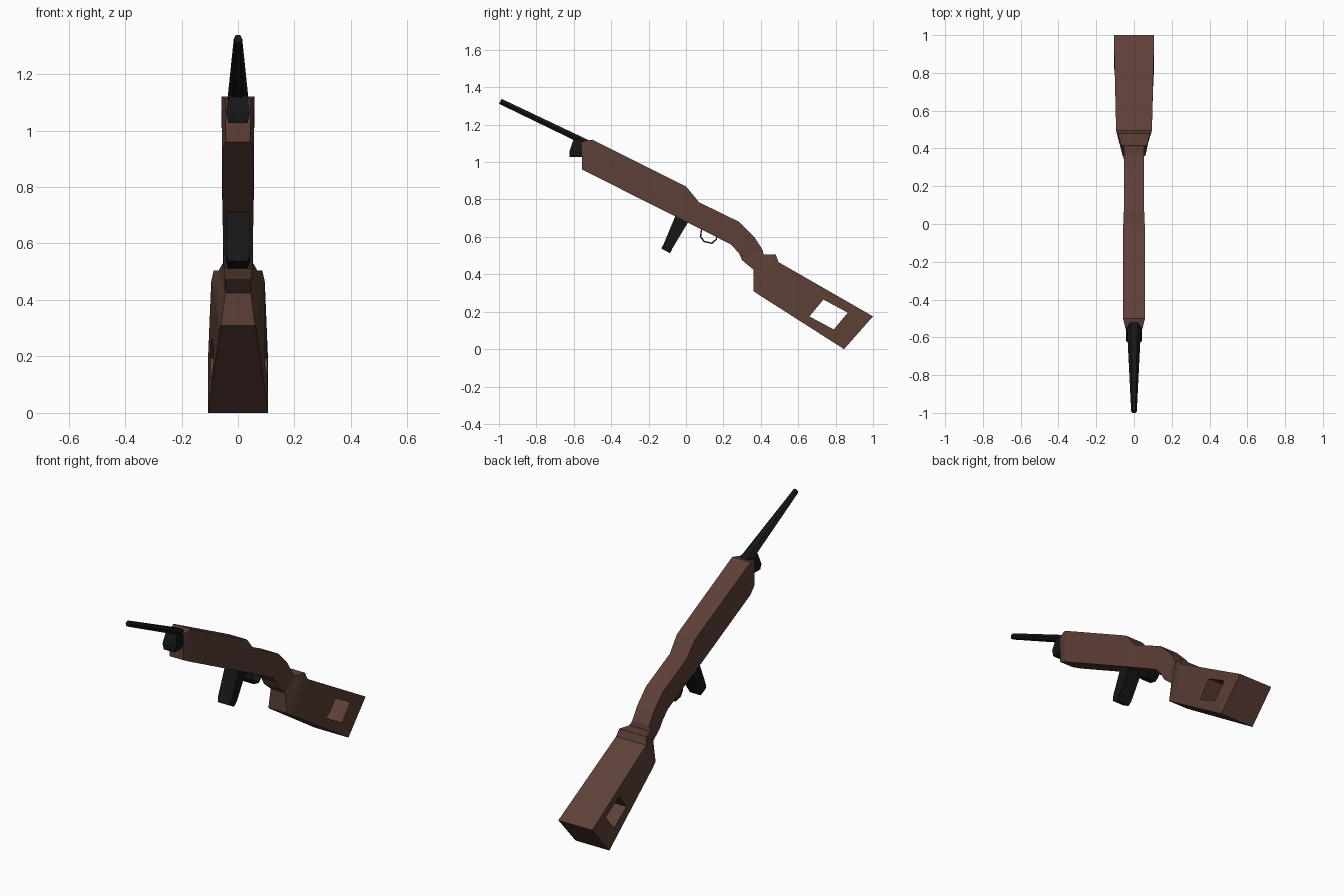
import bpy, bmesh, math

if "Cube" in bpy.data.objects:
    bpy.data.objects.remove(bpy.data.objects["Cube"])


def material(name, rgb):
    m = bpy.data.materials.new(name)
    m.diffuse_color = (*rgb, 1)
    m.use_nodes = True
    m.node_tree.nodes["Principled BSDF"].inputs["Base Color"].default_value = m.diffuse_color
    return m


wood = material("dark_brown_wood", (0.109, 0.051, 0.038))
metal = material("black_metal", (0.008, 0.008, 0.008))


def loft(name, rings, mat):
    """Skin a row of equal-sized rings and cap both ends."""
    bm = bmesh.new()
    rows = [[bm.verts.new(p) for p in r] for r in rings]
    n = len(rows[0])
    for a, b in zip(rows, rows[1:]):
        for i in range(n):
            j = (i + 1) % n
            bm.faces.new((a[i], a[j], b[j], b[i]))
    bm.faces.new(rows[0])
    bm.faces.new(rows[-1])
    bmesh.ops.recalc_face_normals(bm, faces=bm.faces)
    me = bpy.data.meshes.new(name)
    bm.to_mesh(me)
    bm.free()
    me.materials.append(mat)
    ob = bpy.data.objects.new(name, me)
    bpy.context.collection.objects.link(ob)
    return ob


def quad(a, b):
    """Four-cornered section from two (y, z, half width) points."""
    return [(-a[2], a[0], a[1]), (a[2], a[0], a[1]),
            (b[2], b[0], b[1]), (-b[2], b[0], b[1])]


# wooden body, grip and butt: top point and bottom point of each section
stock = loft("wooden_stock", [quad(a, b) for a, b in [
    ((-0.555, 1.11, .045), (-0.555, 0.96, .043)),
    ((-0.50, 1.12, .058), (-0.50, 0.932, .056)),
    ((0.00, 0.87, .057), (0.00, 0.681, .055)),
    ((0.07, 0.785, .054), (0.07, 0.646, .053)),
    ((0.285, 0.68, .054), (0.24, 0.56, .052)),
    ((0.365, 0.60, .054), (0.285, 0.51, .050)),
    ((0.41, 0.53, .054), (0.30, 0.475, .046)),
    ((0.415, 0.505, .068), (0.36, 0.425, .045)),
    ((0.48, 0.505, .086), (0.36, 0.31, .060)),
    ((0.495, 0.465, .095), (0.40, 0.284, .066)),
    ((1.00, 0.175, .107), (0.845, 0.0, .107)),
]], wood)

# opening through the butt
hole = [(0.66, 0.175), (0.735, 0.265), (0.865, 0.195), (0.79, 0.105)]
cutter = loft("butt_opening_cutter",
              [[(x, y, z) for y, z in hole] for x in (-0.2, 0.2)], wood)
cutter.hide_render = True
cutter.hide_viewport = True
cut = stock.modifiers.new("butt_opening", 'BOOLEAN')
cut.operation = 'DIFFERENCE'
cut.solver = 'EXACT'
cut.object = cutter

# flattened six-sided barrel, tapering in width to the muzzle
rings = []
for y, z, w, h in [(-0.53, 1.103, .038, .017), (-0.993, 1.325, .015, .015)]:
    ring = []
    for k in range(6):
        t = k * math.pi / 3
        v = h * math.sin(t) / 0.866
        ring.append((w * math.cos(t), y + .434 * v, z + .9 * v))
    rings.append(ring)
loft("barrel", rings, metal)

# metal block under the barrel
loft("front_block", [quad(a, b) for a, b in [
    ((-0.60, 1.125, .034), (-0.54, 1.118, .034)),
    ((-0.622, 1.06, .042), (-0.54, 1.06, .042)),
    ((-0.622, 1.027, .034), (-0.54, 1.027, .034)),
]], metal)

# magazine
loft("magazine", [quad(a, b) for a, b in [
    ((-0.045, 0.74, .043), (0.03, 0.71, .043)),
    ((-0.118, 0.565, .043), (-0.072, 0.54, .043)),
    ((-0.132, 0.538, .036), (-0.085, 0.512, .034)),
]], metal)

# trigger guard strap
path = [(.082, .655), (.074, .60), (.095, .572), (.14, .562), (.165, .585), (.172, .615)]
cy, cz, s = .125, .62, 0.86
loft("trigger_guard",
     [quad((y, z, .033), (cy + (y - cy) * s, cz + (z - cz) * s, .033)) for y, z in path],
     metal)
